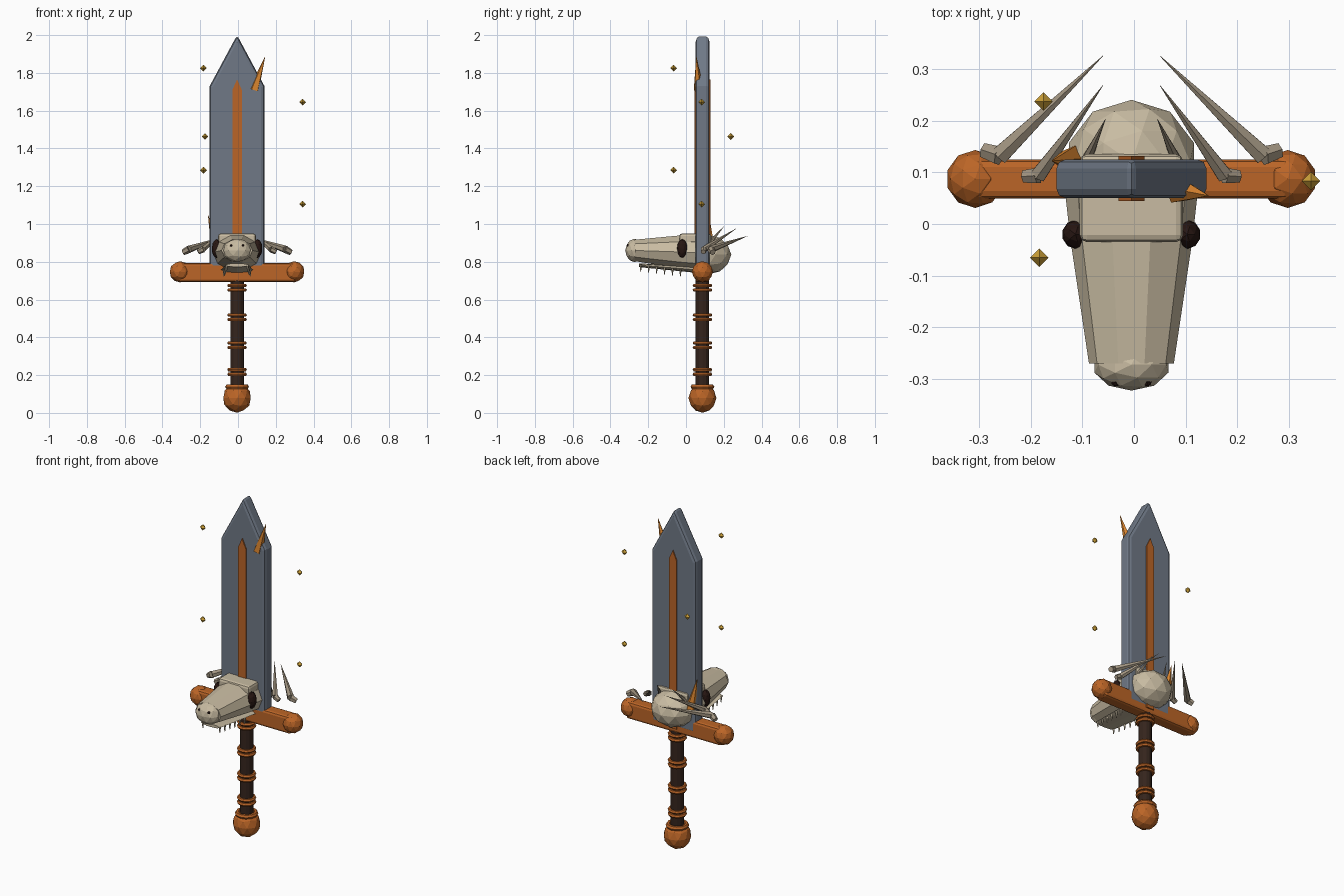
import bpy, bmesh, math
from mathutils import Vector, Matrix

if "Cube" in bpy.data.objects:
    bpy.data.objects.remove(bpy.data.objects["Cube"])

CX, CY = -0.005, 0.087   # sword axis


def mat(name, r, g, b):
    m = bpy.data.materials.new(name)
    m.diffuse_color = (r, g, b, 1)
    m.use_nodes = True
    m.node_tree.nodes["Principled BSDF"].inputs["Base Color"].default_value = m.diffuse_color
    return m


STEEL = mat("steel", 0.16, 0.19, 0.24)
COPPER = mat("copper", 0.50, 0.13, 0.02)
LEATHER = mat("leather", 0.035, 0.018, 0.012)
BONE = mat("bone", 0.58, 0.50, 0.36)
HORN = mat("horn", 0.36, 0.30, 0.22)
DARK = mat("dark", 0.02, 0.008, 0.006)
FLAME = mat("flame", 0.75, 0.25, 0.03)
GOLD = mat("gold", 0.60, 0.35, 0.04)


def finish(name, bm, m, bevel=0, segs=2):
    bmesh.ops.recalc_face_normals(bm, faces=bm.faces)
    me = bpy.data.meshes.new(name)
    bm.to_mesh(me)
    bm.free()
    me.materials.append(m)
    o = bpy.data.objects.new(name, me)
    bpy.context.collection.objects.link(o)
    if bevel:
        b = o.modifiers.new("bevel", "BEVEL")
        b.width, b.segments, b.limit_method = bevel, segs, 'ANGLE'
    return o


def ball(name, c, r, m, sub=2):
    bm = bmesh.new()
    bmesh.ops.create_icosphere(bm, subdivisions=sub, radius=1,
                               matrix=Matrix.Translation(c) @ Matrix.Diagonal((*r, 1)))
    return finish(name, bm, m)


def box(name, c, size, m, bevel=0):
    bm = bmesh.new()
    bmesh.ops.create_cube(bm, size=1, matrix=Matrix.Translation(c) @ Matrix.Diagonal((*size, 1)))
    return finish(name, bm, m, bevel)


def cone(name, a, b, r1, r2, m, sides=6):
    a, b = Vector(a), Vector(b)
    d = b - a
    rot = d.to_track_quat('Z', 'Y').to_matrix().to_4x4()
    bm = bmesh.new()
    bmesh.ops.create_cone(bm, cap_ends=True, segments=sides, radius1=r1, radius2=r2,
                          depth=d.length, matrix=Matrix.Translation((a + b) / 2) @ rot)
    return finish(name, bm, m)


def plate(name, pts, y0, y1, m, bevel=0):
    bm = bmesh.new()
    f = bm.faces.new([bm.verts.new((CX + x, y0, z)) for x, z in pts])
    ext = bmesh.ops.extrude_face_region(bm, geom=[f])
    bmesh.ops.translate(bm, vec=(0, y1 - y0, 0),
                        verts=[v for v in ext["geom"] if isinstance(v, bmesh.types.BMVert)])
    return finish(name, bm, m, bevel)


def ring(name, z, r, t):
    bpy.ops.mesh.primitive_torus_add(location=(CX, CY, z), major_radius=r, minor_radius=t,
                                     major_segments=12, minor_segments=6)
    o = bpy.context.object
    o.name = name
    o.data.materials.append(COPPER)


def loft(name, sections, m, sides=10):
    # elliptical sections along y: (y, z, half width, half height)
    bm = bmesh.new()
    loops = [[bm.verts.new((CX + w * math.cos(math.tau * i / sides), y,
                            z + h * math.sin(math.tau * i / sides))) for i in range(sides)]
             for y, z, w, h in sections]
    for p, q in zip(loops, loops[1:]):
        for i in range(sides):
            j = (i + 1) % sides
            bm.faces.new((p[i], p[j], q[j], q[i]))
    bm.faces.new(loops[0])
    bm.faces.new(loops[-1])
    return finish(name, bm, m)


# blade with raised central strip
plate("blade", [(-.145, .72), (.145, .72), (.145, 1.73), (0, 2.0), (-.145, 1.73)],
      .05, .125, STEEL, .018)
plate("blade_strip", [(-.025, .72), (.025, .72), (.025, 1.71), (0, 1.765), (-.025, 1.71)],
      .044, .131, COPPER)

# guard, grip and pommel
box("guard", (CX, CY, .743), (.62, .075, .1), COPPER, .014)
for s in (-1, 1):
    ball("guard_knob", (CX + s * .302, CY, .747), (.056, .056, .056), COPPER)
cone("grip", (CX, CY, .1), (CX, CY, .72), .036, .036, LEATHER, 12)
for z in (.663, .506, .358, .217):
    ring("grip_ring", z + .012, .042, .010)
    ring("grip_ring", z - .012, .042, .010)
ring("pommel_collar", .138, .050, .013)
ball("pommel", (CX, CY, .079), (.076, .074, .078), COPPER)

# skull
ball("cranium", (CX, .12, .838), (.127, .12, .104), BONE)
loft("snout", [(.06, .848, .128, .098), (-.03, .852, .118, .092), (-.27, .86, .082, .060)], BONE)
ball("muzzle", (CX, -.272, .86), (.075, .05, .062), BONE)
box("brow", (CX, .05, .915), (.2, .17, .07), BONE, .014)
loft("jaw", [(.05, .758, .085, .016), (-.25, .782, .062, .010)], BONE, 8)
for s in (-1, 1):
    ball("eye_socket", (CX + s * .108, -.020, .870), (.026, .028, .05), DARK)
    ball("nostril", (CX + s * .03, -.305, .885), (.010, .010, .010), DARK, 1)
    for i in range(6):
        y, z = -.24 + .042 * i, .785 - .005 * i
        cone("tooth", (CX + s * (.055 + .003 * i), y, z),
             (CX + s * (.055 + .003 * i), y, z - .038), .007, .002, BONE, 5)

# horns: a stubby root and a long spike, three pairs
for s in (-1, 1):
    for root, base, tip, r in (
            ((.285, .142, .850), (.255, .132, .866), (.055, .325, .936), .020),
            ((.207, .092, .852), (.180, .094, .866), (.055, .268, .977), .017),
            ((.110, .100, .870), (.092, .112, .885), (.050, .203, .990), .013)):
        root, base, tip = [(CX + s * p[0], p[1], p[2]) for p in (root, base, tip)]
        cone("horn_root", root, base, r * .8, r, HORN)
        cone("horn", base, tip, r, .0005, HORN)

# flame shards on the blade edges
cone("flame_shard", (.085, .066, 1.71), (.143, .055, 1.885), .028, .001, FLAME, 5)
cone("flame_shard", (-.118, .125, .865), (-.158, .122, 1.045), .028, .001, FLAME, 5)

# floating sparks around the blade
for x, y, z in ((-.183, -.065, 1.825), (.342, .083, 1.645), (-.175, .237, 1.463),
                (-.183, -.065, 1.285), (.342, .083, 1.105)):
    bm = bmesh.new()
    bmesh.ops.create_uvsphere(bm, u_segments=4, v_segments=2, radius=.018,
                              matrix=Matrix.Translation((x, y, z)))
    finish("spark", bm, GOLD)
